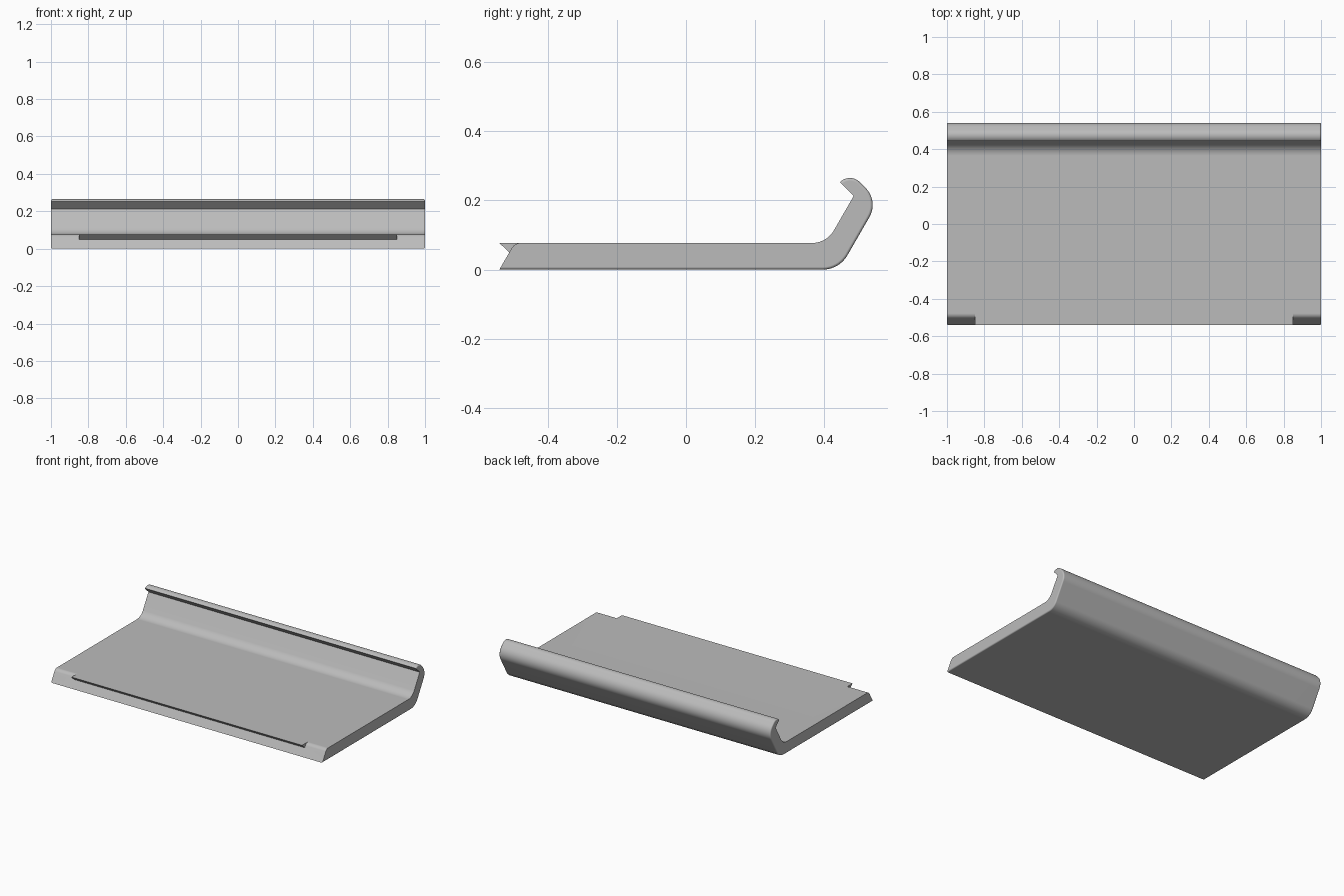
import bpy, bmesh
from math import radians, sin, cos, tan

cube = bpy.data.objects.get("Cube")
if cube:
    bpy.data.objects.remove(cube, do_unlink=True)

T30 = tan(radians(30))
SEG = 10
TOP = 0.077       # slab thickness
BEVEL = 0.008     # rounding of the outer rim at both ends
NOTCH = 0.85      # half width of the front lip


def arc(cy, cz, r, start, end, n=SEG):
    """Points of an arc in the side plane, each with its direction to the centre."""
    out = []
    for i in range(n + 1):
        a = radians(start + (end - start) * i / n)
        out.append(((cy + r * cos(a), cz + r * sin(a)), (-cos(a), -sin(a))))
    return out


# Outer skin: front edge, underside bend, back bend, curled lip
outer = [((-0.54, 0), (T30, 1))]
outer += arc(0.443 - 0.083 * T30, 0.083, 0.083, -90, -30)
outer += arc(0.47, 0.187, 0.07, -30, 45)
outer += arc(0.474, 0.224, 0.041, 45, 135)

# Inner skin: lip root, inside bend
inner = [(0.485, 0.213)]
inner += [p for p, d in arc(0.3645, 0.15, 0.073, -30, -90)]

# Front nose: rounded at the ends, sharp undercut lip in the middle
nose_round = [p for p, d in arc(-0.4776, 0.046, 0.031, 90, 150)]
y0 = nose_round[0][0]
nose_lip = [(y0 + (-0.54 - y0) * i / SEG, TOP) for i in range(SEG + 1)]
root = [(-0.511, 0.05)]


def section(nose, inset=0.0):
    rim = [(p[0] + d[0] * inset, p[1] + d[1] * inset) for p, d in outer]
    return rim + inner + nose + root


# Cross-sections for one half, from the end towards the middle
half = []
for k in range(4):
    a = radians(30 * k)
    half.append((1 - BEVEL * (1 - cos(a)), section(nose_round, BEVEL * (1 - sin(a)))))
half += [(NOTCH, section(nose_round)), (NOTCH, section(nose_lip))]
stations = [(-x, s) for x, s in half] + half[::-1]

# Loft the sections into one closed body
bm = bmesh.new()
rings = [[bm.verts.new((x, y, z)) for y, z in s] for x, s in stations]
for a, b in zip(rings, rings[1:]):
    for i in range(len(a)):
        j = (i + 1) % len(a)
        bm.faces.new((a[i], a[j], b[j], b[i]))
bm.faces.new(rings[0])
bm.faces.new(rings[-1][::-1])
bmesh.ops.remove_doubles(bm, verts=bm.verts, dist=1e-5)
bmesh.ops.dissolve_degenerate(bm, edges=bm.edges, dist=1e-5)
bmesh.ops.recalc_face_normals(bm, faces=bm.faces)
mesh = bpy.data.meshes.new("hooked_panel")
bm.to_mesh(mesh)
bm.free()

panel = bpy.data.objects.new("hooked_panel", mesh)
bpy.context.collection.objects.link(panel)

# Plain grey
grey = bpy.data.materials.new("grey")
grey.use_nodes = True
colour = (0.5, 0.5, 0.5, 1)
grey.diffuse_color = colour
grey.node_tree.nodes["Principled BSDF"].inputs["Base Color"].default_value = colour
mesh.materials.append(grey)

# Smooth bends, crisp edges, flat large faces
bpy.context.view_layer.objects.active = panel
panel.select_set(True)
bpy.ops.object.shade_smooth_by_angle(angle=radians(32))
weighted = panel.modifiers.new("weighted_normals", 'WEIGHTED_NORMAL')
weighted.keep_sharp = True
